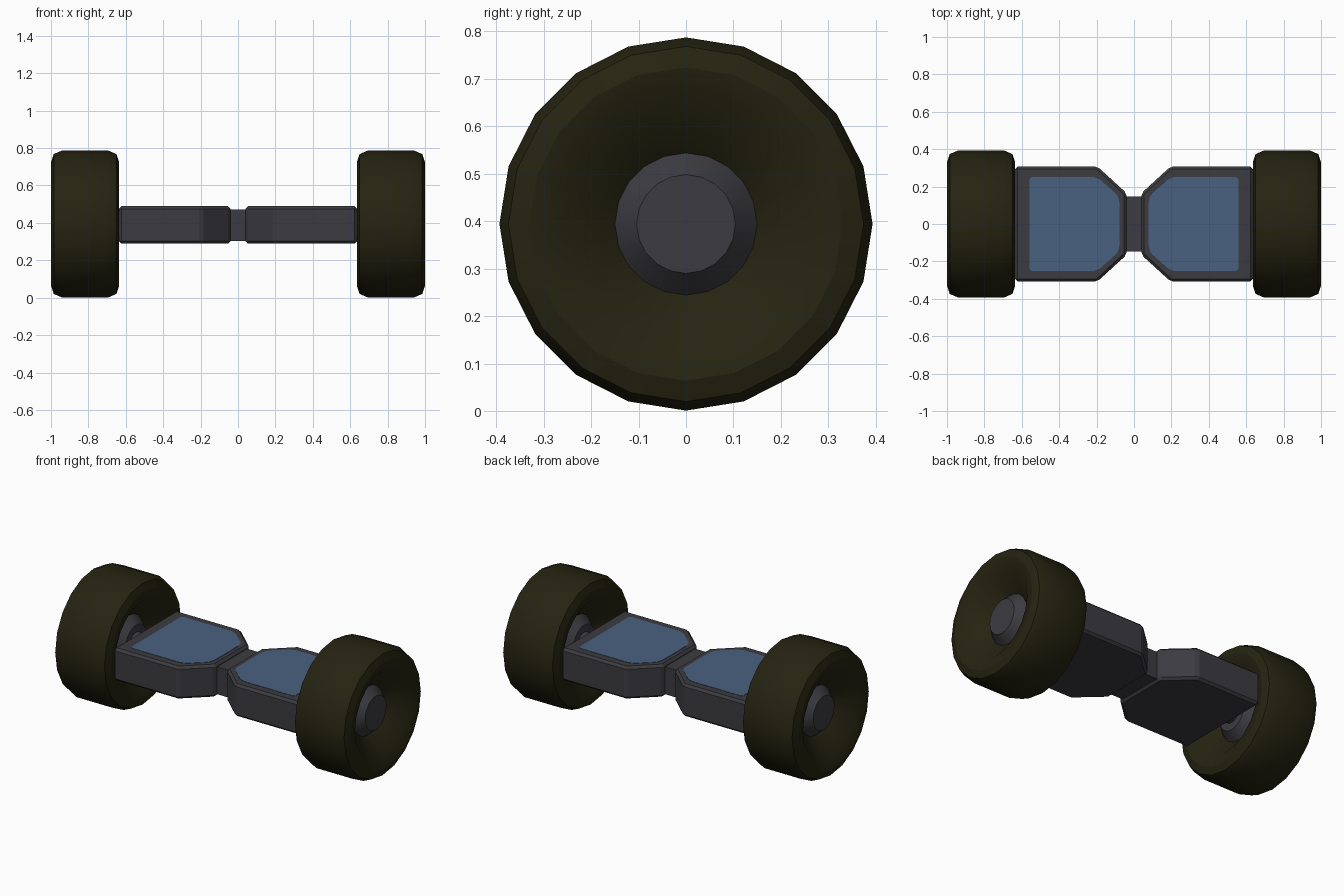
import bpy, bmesh, math

if "Cube" in bpy.data.objects:
    bpy.data.objects.remove(bpy.data.objects["Cube"])

ZC = 0.394      # axle height
SIDES = 20


def material(name, rgb):
    m = bpy.data.materials.new(name)
    m.diffuse_color = (*rgb, 1)
    m.use_nodes = True
    m.node_tree.nodes["Principled BSDF"].inputs["Base Color"].default_value = m.diffuse_color
    return m


RUBBER = material("olive black rubber", (0.0190, 0.0175, 0.0056))
SHELL = material("charcoal shell", (0.045, 0.044, 0.053))
PAD = material("blue foot pad", (0.068, 0.120, 0.215))


def finish(bm, name, mat, smooth=None, bevel=0):
    bmesh.ops.recalc_face_normals(bm, faces=bm.faces)
    me = bpy.data.meshes.new(name)
    bm.to_mesh(me)
    bm.free()
    me.materials.append(mat)
    ob = bpy.data.objects.new(name, me)
    bpy.context.collection.objects.link(ob)
    if bevel:
        b = ob.modifiers.new("bevel", 'BEVEL')
        b.width = bevel
        b.segments = 1
        b.limit_method = 'ANGLE'
        b.angle_limit = math.radians(25)
    if smooth:
        bpy.ops.object.select_all(action='DESELECT')
        bpy.context.view_layer.objects.active = ob
        ob.select_set(True)
        bpy.ops.object.shade_smooth_by_angle(angle=math.radians(smooth))
    return ob


def lathe(name, profile, mat, side):
    """Revolve (x, radius) points around the axle and cap both ends."""
    bm = bmesh.new()
    rings = []
    for x, r in profile:
        rings.append([bm.verts.new((side * x,
                                    r * math.sin(2 * math.pi * i / SIDES),
                                    ZC + r * math.cos(2 * math.pi * i / SIDES)))
                      for i in range(SIDES)])
    for a, b in zip(rings, rings[1:]):
        for i in range(SIDES):
            j = (i + 1) % SIDES
            bm.faces.new((a[i], a[j], b[j], b[i]))
    bm.faces.new(rings[0])
    bm.faces.new(rings[-1])
    return finish(bm, name, mat, smooth=30)


def prism(name, half_outline, z0, z1, mat, side=1, bevel=0):
    """Extrude an outline, given for +y and mirrored to -y."""
    pts = half_outline + [(x, -y) for x, y in reversed(half_outline)]
    bm = bmesh.new()
    lo = [bm.verts.new((side * x, y, z0)) for x, y in pts]
    hi = [bm.verts.new((side * x, y, z1)) for x, y in pts]
    bm.faces.new(lo)
    bm.faces.new(hi)
    for i in range(len(pts)):
        j = (i + 1) % len(pts)
        bm.faces.new((lo[i], lo[j], hi[j], hi[i]))
    return finish(bm, name, mat, bevel=bevel)


def symmetric(half, mid):
    """Mirror an outer (x, radius) profile about the wheel's middle plane."""
    return [(2 * mid - x, r) for x, r in reversed(half)] + half


MID = 0.8175
tyre = [(0.94, 0.393), (0.985, 0.374), (1.0, 0.33), (0.985, 0.267), (0.885, 0.145)]
hub = [(0.885, 0.153), (0.94, 0.104)]

for side, tag in ((-1, "left"), (1, "right")):
    # wheel
    lathe(tag + "_tyre", symmetric(tyre, MID), RUBBER, side)
    lathe(tag + "_hub", symmetric(hub, MID), SHELL, side)
    lathe(tag + "_axle", [(0.62, 0.06), (0.75, 0.06)], SHELL, side)
    # foot platform
    prism(tag + "_platform", [(0.04, 0.165), (0.195, 0.307), (0.637, 0.307)],
          0.289, 0.489, SHELL, side, bevel=0.014)
    # grip pad on the platform
    prism(tag + "_foot_pad",
          [(0.078, 0.115), (0.085, 0.145), (0.10, 0.165), (0.18, 0.236),
           (0.215, 0.252), (0.547, 0.252), (0.56, 0.238)],
          0.484, 0.491, PAD, side)

# swivel joint between the two platforms
prism("centre_joint", [(-0.05, 0.146), (0.05, 0.146)], 0.302, 0.471, SHELL)
